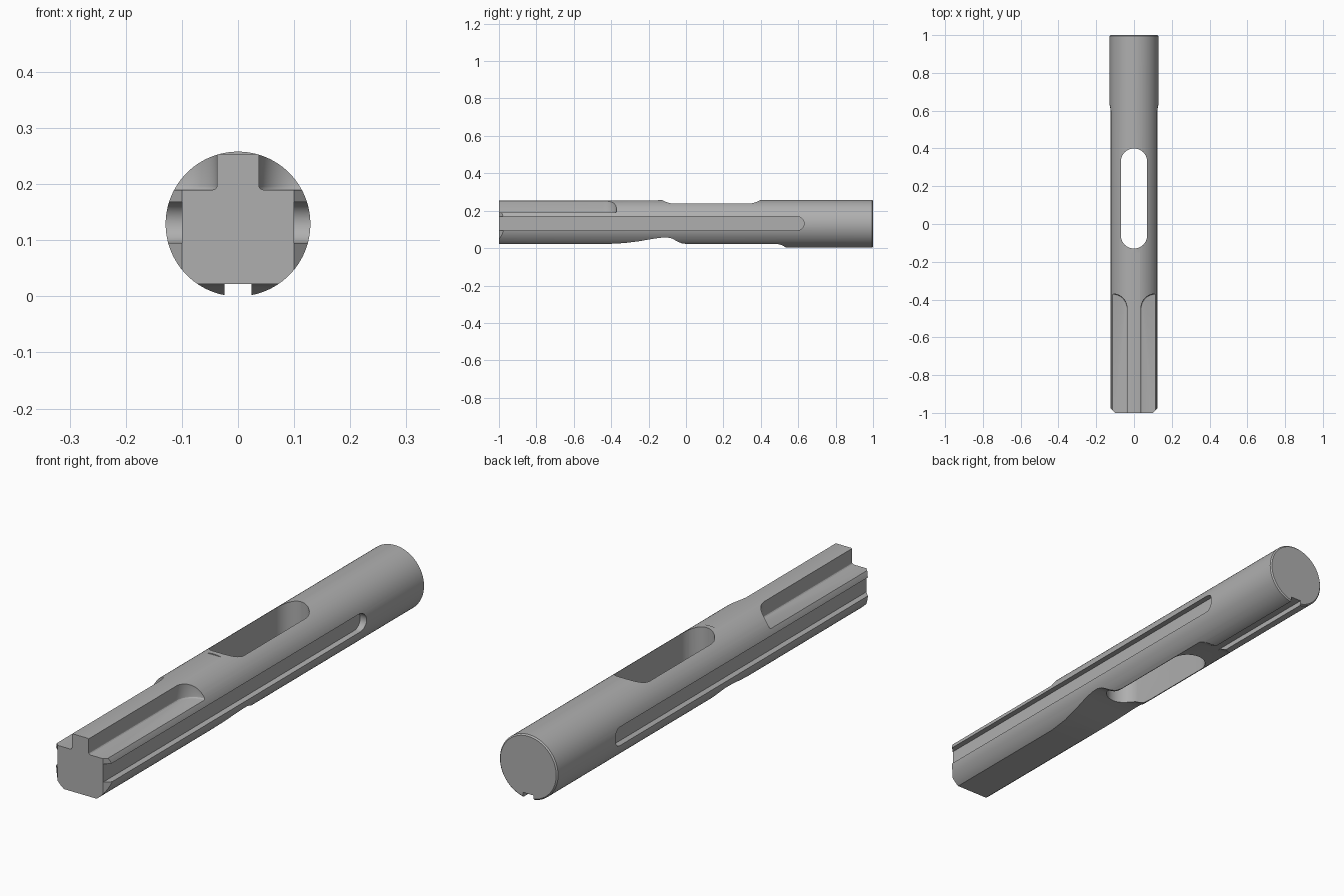
import bpy, bmesh, math
from mathutils import Vector

if "Cube" in bpy.data.objects:
    bpy.data.objects.remove(bpy.data.objects["Cube"], do_unlink=True)

R = 0.129          # shaft radius, also the height of its axis
AXES = {"x": (1, 2, 0), "y": (0, 2, 1), "z": (0, 1, 2)}

steel = bpy.data.materials.new("grey steel")
steel.use_nodes = True
grey = (0.43, 0.43, 0.43, 1)
steel.diffuse_color = grey
steel.node_tree.nodes["Principled BSDF"].inputs["Base Color"].default_value = grey


def add_object(name, bm):
    bmesh.ops.recalc_face_normals(bm, faces=bm.faces)
    mesh = bpy.data.meshes.new(name)
    bm.to_mesh(mesh)
    bm.free()
    mesh.materials.append(steel)
    obj = bpy.data.objects.new(name, mesh)
    bpy.context.collection.objects.link(obj)
    return obj


def arc(cx, cy, r, start, end, steps=12):
    angles = [math.radians(start + (end - start) * i / steps) for i in range(steps + 1)]
    return [(cx + r * math.cos(a), cy + r * math.sin(a)) for a in angles]


def prism(points, axis, lo, hi):
    """Extrude a flat outline along an axis, from lo to hi."""
    bm = bmesh.new()
    a, b, c = AXES[axis]
    verts = []
    for p in points:
        co = Vector((0, 0, 0))
        co[a], co[b], co[c] = p[0], p[1], lo
        verts.append(bm.verts.new(co))
    face = bm.faces.new(verts)
    top = bmesh.ops.extrude_face_region(bm, geom=[face])["geom"]
    move = Vector((0, 0, 0))
    move[c] = hi - lo
    bmesh.ops.translate(bm, vec=move, verts=[v for v in top if isinstance(v, bmesh.types.BMVert)])
    return bm


def cut(target, bm):
    cutter = add_object("cutter", bm)
    cutter.hide_render = True
    mod = target.modifiers.new("cut", "BOOLEAN")
    mod.operation = "DIFFERENCE"
    mod.solver = "EXACT"
    mod.object = cutter
    bpy.context.view_layer.objects.active = target
    bpy.ops.object.modifier_apply(modifier=mod.name)
    bpy.data.objects.remove(cutter, do_unlink=True)


# Round shaft with a small chamfer on the back rim
bm = prism(arc(0, R, R, 0, 360, 96)[:-1], "y", -1, 1)
rim = [e for e in bm.edges if all(v.co.y > 0.99 for v in e.verts)]
bmesh.ops.bevel(bm, geom=rim, offset=0.005, segments=1, affect="EDGES")
shaft = add_object("bolt_shaft", bm)

# Flat top on the front rib
cut(shaft, prism([(-0.2, 0.254), (0.2, 0.254), (0.2, 0.3), (-0.2, 0.3)], "y", -1.1, -0.15))

# Flat underside with a scallop, ending in a ramp
underside = [(-1.1, -0.1), (-1.1, 0.022), (-0.42, 0.022), (-0.33, 0.027), (-0.25, 0.037),
             (-0.17, 0.051), (-0.13, 0.056), (-0.1, 0.057), (-0.075, 0.052), (-0.04, 0.032),
             (-0.02, 0.025), (0.01, 0.022), (0.49, 0.022), (0.51, 0.017), (0.55, -0.005),
             (0.55, -0.1)]
cut(shaft, prism(underside, "x", -0.3, 0.3))

# Key groove along the bottom
cut(shaft, prism([(-0.024, -0.1), (0.024, -0.1), (0.024, 0.022), (-0.024, 0.022)], "y", 0.4, 1.1))

# Long through slot
slot = arc(0, 0.33, 0.07, 0, 180, 20) + arc(0, -0.06, 0.07, 180, 360, 20)
cut(shaft, prism(slot, "z", -0.1, 0.4))

for side in (-1, 1):
    # Side groove with a round back end
    groove = [(-1.1, 0.095)] + arc(0.595, 0.1315, 0.0365, -90, 90) + [(-1.1, 0.168)]
    cut(shaft, prism(groove, "x", *sorted((side * 0.1, side * 0.3))))

    # Upper recess beside the rib, with rounded inner corner and floor
    recess = [(0.037, -1.1), (0.3, -1.1), (0.3, -0.37)] + arc(0.112, -0.445, 0.075, 90, 180)
    bm = prism([(side * x, y) for x, y in recess], "z", 0.19, 0.4)
    floor = [e for e in bm.edges if all(v.co.z < 0.2 and abs(v.co.x) < 0.2 for v in e.verts)
             and abs(e.verts[0].co.y - e.verts[1].co.y) > 0.0001]
    bmesh.ops.bevel(bm, geom=floor, offset=0.008, segments=3, affect="EDGES", profile=0.5)
    cut(shaft, bm)

    # Chamfer on each side of the front end
    wedge = [(0.09, -1.01), (0.2, -1.01), (0.2, -0.9)]
    cut(shaft, prism([(side * x, y) for x, y in wedge], "z", -0.1, 0.4))

# Smooth round surfaces, keep machined edges sharp
bpy.ops.object.select_all(action="DESELECT")
shaft.select_set(True)
bpy.context.view_layer.objects.active = shaft
bpy.ops.object.shade_smooth_by_angle(angle=math.radians(25))
